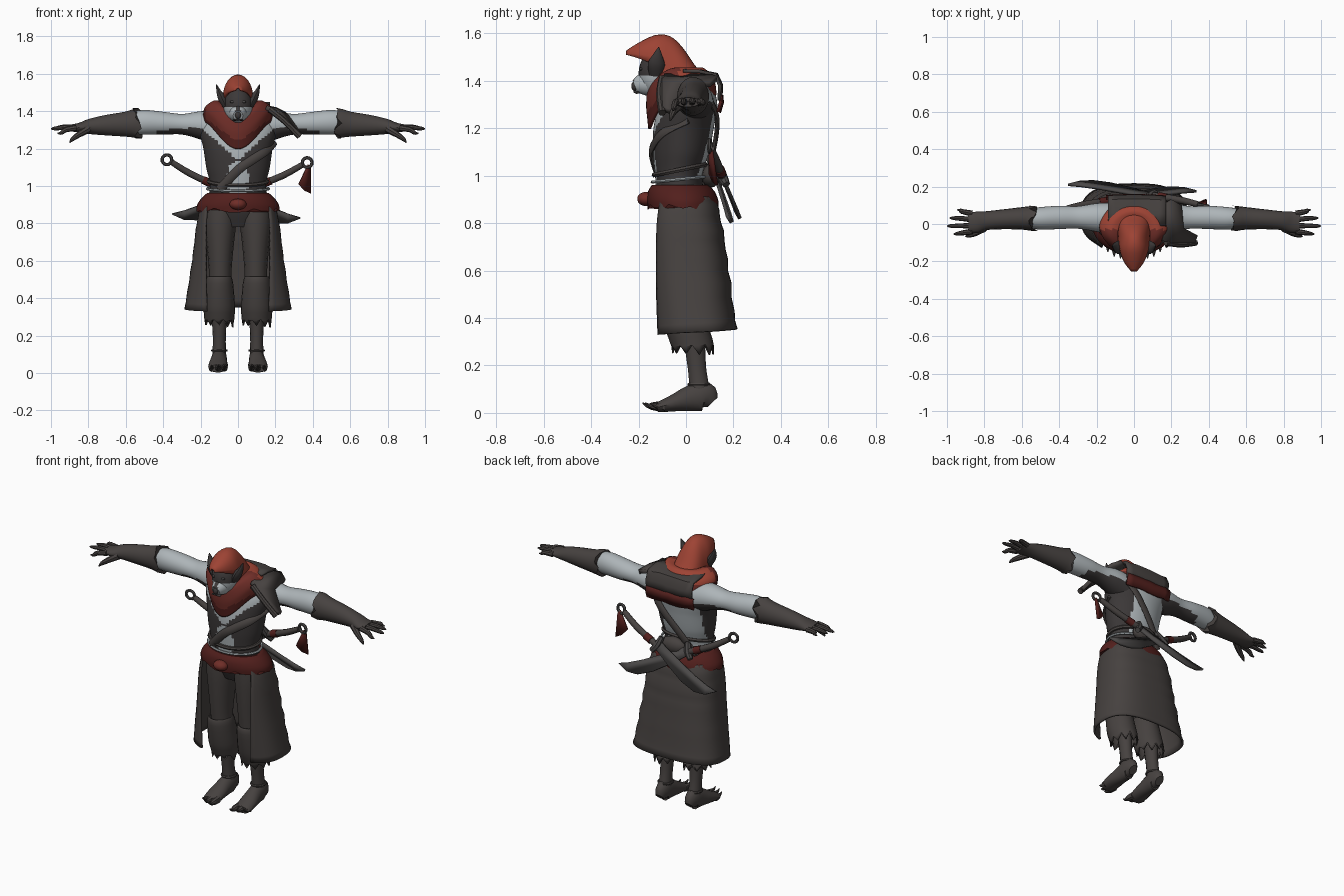
import bpy, bmesh, math, random
from mathutils import Vector

if "Cube" in bpy.data.objects:
    bpy.data.objects.remove(bpy.data.objects["Cube"])

random.seed(4)
COL = {"dark_cloth": (0.062, 0.054, 0.051), "pale_fur": (0.42, 0.46, 0.48),
       "hood_red": (0.34, 0.056, 0.034), "cowl_red": (0.16, 0.027, 0.021), "deep_red": (0.085, 0.014, 0.012),
       "dark_fur": (0.045, 0.04, 0.04), "steel": (0.068, 0.064, 0.063)}
MATS = {}
for k, c in COL.items():
    MATS[k] = bpy.data.materials.new(k)
    MATS[k].diffuse_color = (*c, 1)


def finish(name, bm, mats, rule=None, thick=0, angle=40):
    bmesh.ops.recalc_face_normals(bm, faces=bm.faces[:])
    if rule:
        for f in bm.faces:
            f.material_index = rule(f.calc_center_median(), f.normal)
    me = bpy.data.meshes.new(name)
    bm.to_mesh(me)
    bm.free()
    o = bpy.data.objects.new(name, me)
    bpy.context.collection.objects.link(o)
    for m in ([mats] if isinstance(mats, str) else mats):
        me.materials.append(MATS[m])
    if thick:
        s = o.modifiers.new("thickness", 'SOLIDIFY')
        s.thickness, s.offset = thick, 0
    bpy.ops.object.select_all(action='DESELECT')
    o.select_set(True)
    bpy.context.view_layer.objects.active = o
    bpy.ops.object.shade_smooth_by_angle(angle=math.radians(angle))
    return o


def smooth_path(p, sub):
    """Catmull-Rom through rows of any length."""
    out = []
    for i in range(len(p) - 1):
        a, b, c, d = p[max(i - 1, 0)], p[i], p[i + 1], p[min(i + 2, len(p) - 1)]
        for k in range(sub):
            t = k / sub
            out.append([0.5 * (2 * q + (r - o) * t + (2 * o - 5 * q + 4 * r - s) * t * t
                        + (3 * q - o - 3 * r + s) * t ** 3) for o, q, r, s in zip(a, b, c, d)])
    return out + [list(p[-1])]


def grid(bm, rows, closed):
    vs = [[bm.verts.new(c) for c in r] for r in rows]
    n = len(rows[0])
    for r0, r1 in zip(vs, vs[1:]):
        for j in range(n if closed else n - 1):
            k = (j + 1) % n
            bm.faces.new((r0[j], r0[k], r1[k], r1[j]))
    return vs


def sweep(name, pts, mats, side=(0, 1, 0), axis=None, n=14, sub=3, rule=None,
          warp=None, cap=True, thick=0):
    """Elliptical tube through (x, y, z, radius along side, other radius)."""
    p = smooth_path(pts, sub)
    rows = []
    for i, q in enumerate(p):
        c = Vector(q[:3])
        t = Vector(axis) if axis else Vector(p[min(i + 1, len(p) - 1)][:3]) - Vector(p[max(i - 1, 0)][:3])
        t.normalize()
        u = Vector(side)
        u = (u - t * u.dot(t)).normalized()
        v = t.cross(u)
        ring = [c + u * q[3] * math.cos(a) + v * q[4] * math.sin(a)
                for a in (2 * math.pi * j / n for j in range(n))]
        rows.append([warp(w, i / (len(p) - 1), j) for j, w in enumerate(ring)] if warp else ring)
    bm = bmesh.new()
    vs = grid(bm, rows, True)
    if cap:
        bm.faces.new(vs[0])
        bm.faces.new(vs[-1])
    return finish(name, bm, mats, rule, thick)


def loft(name, rings, mats, **kw):
    """Stacked horizontal rings of (z, y centre, half width, half depth)."""
    x = kw.pop("x", 0)
    return sweep(name, [(x, y, z, a, b) for z, y, a, b in rings], mats,
                 side=(1, 0, 0), axis=(0, 0, 1), **kw)


def ball(name, c, r, mats, rule=None, seg=20):
    bm = bmesh.new()
    bmesh.ops.create_uvsphere(bm, u_segments=seg, v_segments=seg * 3 // 4, radius=1)
    for v in bm.verts:
        v.co = Vector(c) + Vector(v.co[i] * r[i] for i in range(3))
    return finish(name, bm, mats, rule)


def plate(name, outline, mats, thick):
    bm = bmesh.new()
    bm.faces.new([bm.verts.new(p) for p in outline])
    return finish(name, bm, mats, thick=thick)


def loop_ring(name, c, u, v, r, tube, mats, n=16):
    """Ring of radius (r[0], r[1]) spanned by u and v."""
    w = u.cross(v).normalized()
    rows = []
    for i in range(n + 1):
        a = 2 * math.pi * i / n
        d = u * math.cos(a) * r[0] + v * math.sin(a) * r[1]
        e = d.normalized()
        rows.append([c + d + e * tube * math.cos(b) + w * tube * math.sin(b)
                     for b in (math.pi * j / 3 for j in range(6))])
    bm = bmesh.new()
    grid(bm, rows, True)
    bmesh.ops.remove_doubles(bm, verts=bm.verts[:], dist=1e-5)
    return finish(name, bm, mats)


# Torso with pale chest, belly and back
def fur(c, n):
    if c.z < .95:
        return 1
    if n.y < 0:
        belly = (c.x / .058) ** 2 + ((c.z - 1.04) / .095) ** 2 < 1
        return 0 if belly or abs(c.x) < (c.z - 1.135) * 1.1 or c.z > 1.32 else 1
    return 0 if -.15 < c.x < .09 and c.z > 1.0 or c.z > 1.33 else 1

loft("torso", [(0.78, 0, .12, .08), (0.88, -.02, .165, .1), (1.0, -.03, .15, .1), (1.1, -.02, .17, .118),
               (1.2, -.01, .185, .127), (1.3, .01, .205, .122), (1.38, .02, .17, .09), (1.43, 0, .08, .07)],
     ["pale_fur", "dark_fur"], n=64, sub=9, rule=fur)

# Head, muzzle and facial features
ball("head", (0, -.115, 1.43), (.078, .085, .105), ["pale_fur", "dark_fur"],
     lambda c, n: 1 if c.z > 1.42 or c.y > -.12 else 0, seg=28)
sweep("muzzle", [(0, -.14, 1.39, .055, .055), (0, -.185, 1.385, .044, .046), (0, -.215, 1.375, .026, .028)],
      ["pale_fur", "dark_fur"], side=(1, 0, 0), n=20, rule=lambda c, n: 1 if c.z > 1.40 and abs(c.x) < .014 else 0)
ball("nose", (0, -.217, 1.378), (.017, .014, .02), "dark_fur", seg=10)
sweep("mouth", [(-.025, -.204, 1.35, .012, .005), (0, -.215, 1.355, .008, .006), (.025, -.204, 1.35, .012, .005)], "dark_fur", n=6)
for s in (1, -1):
    sweep("ear", [(s * .066, -.125, 1.425, .03, .016), (s * .086, -.125, 1.47, .036, .022),
                  (s * .103, -.12, 1.505, .022, .013), (s * .115, -.115, 1.542, .002, .002)], "dark_fur", n=10)
    ball("eye", (s * .032, -.19, 1.45), (.011, .008, .007), "steel", seg=8)

# Hood: arches from the front peak to the nape (y, base, top, half width)
bm = bmesh.new()
arches = smooth_path([(-.25, 1.51, 1.523, .012), (-.2, 1.495, 1.555, .05), (-.13, 1.46, 1.588, .075),
                      (-.07, 1.36, 1.584, .083), (-.02, 1.35, 1.54, .086), (.03, 1.35, 1.468, .083), (.07, 1.35, 1.42, .07)], 3)
grid(bm, [[(w * math.cos(math.pi * j / 16), y, b + (t - b) * math.sin(math.pi * j / 16) ** .8 if 0 < j < 16 else b)
           for j in range(17)] for y, b, t, w in arches], False)
finish("hood", bm, "hood_red", thick=.01)

# Cowl hanging to a point on the chest, darker in front
def droop(w, t, j):
    f = min(max(0, -(w.y + .03) / .14), 1.1)
    w = w - Vector((0, 0, (.10 + .09 * t) * f ** 2.2))
    w.x *= 1 - .22 * t * f
    return w

loft("cowl", [(1.445, -.06, .088, .10), (1.45, -.045, .13, .115), (1.42, -.03, .17, .132), (1.385, -.02, .18, .138), (1.34, -.015, .175, .138)],
     ["hood_red", "deep_red", "cowl_red"], n=48, sub=4, warp=droop, cap=False, thick=.012,
     rule=lambda c, n: (1 if c.z < 1.235 + .75 * abs(c.x) or abs(c.x) > .166 else 2) if c.y < -.03 or c.z < 1.39 else 0)

# Back mantle with red trim
def sheet(name, prof, x0, x1, mats, n=8):
    bm = bmesh.new()
    grid(bm, [[(x0 + (x1 - x0) * j / n, y - .25 * (x0 + (x1 - x0) * j / n) ** 2, z + random.uniform(-.004, .004))
               for j in range(n + 1)] for y, z in prof], False)
    finish(name, bm, mats, thick=.014)

sheet("back_mantle", [(-.005, 1.44), (.06, 1.438), (.13, 1.425), (.15, 1.38), (.146, 1.32)], -.14, .17, "dark_cloth")
sheet("mantle_trim", [(.15, 1.34), (.153, 1.31), (.141, 1.27)], -.15, .17, "deep_red")

# Shoulder guard on one side
plate("shoulder_guard", [(.15, -.09, 1.42), (.20, -.1, 1.395), (.32, -.1, 1.28), (.335, -.06, 1.27), (.26, -.02, 1.375),
                         (.25, .1, 1.385), (.2, .13, 1.41), (.15, .1, 1.42)], "dark_cloth", .025)
sweep("guard_grip", [(.17, -.1, 1.41, .016, .018), (.25, -.11, 1.345, .016, .016), (.33, -.1, 1.265, .016, .018)], "dark_cloth", n=8)

# Chest and back straps
sweep("chest_strap", [(.19, .01, 1.235, .01, .024), (.145, -.092, 1.185, .01, .024), (.07, -.135, 1.135, .01, .024),
                      (0, -.146, 1.085, .01, .024), (-.1, -.115, .98, .01, .024)], "dark_cloth", n=8, sub=5)
sweep("back_strap", [(.19, .06, 1.39, .01, .024), (.1, .13, 1.25, .01, .024), (-.04, .11, 1.08, .01, .024),
                     (-.12, .07, .96, .01, .024)], "dark_cloth", n=8, sub=5)

# Waist: sash, knot, cord, leather band and blade holder
def ragged(w, t, j):
    return w + Vector((0, 0, random.uniform(-.015, .012))) if t == 0 else w

loft("red_sash", [(.872, -.012, .222, .15), (.9, -.015, .218, .15), (.935, -.02, .195, .14), (.962, -.025, .165, .118)],
     "deep_red", n=32, warp=ragged)
ball("sash_knot", (0, -.168, .902), (.045, .038, .03), "cowl_red", seg=12)
X, Y, Z = Vector((1, 0, 0)), Vector((0, 1, 0)), Vector((0, 0, 1))
loop_ring("waist_cord", Vector((0, -.028, .985)), X, Vector((0, 1, .1)), (.165, .114), .007, "pale_fur", 32)
loop_ring("waist_band", Vector((0, -.026, 1.025)), X, Vector((0, 1, .2)), (.157, .108), .011, "dark_cloth", 32)
ball("blade_holder", (.01, .105, 1.0), (.085, .04, .05), "dark_cloth", seg=12)

# Long open-fronted skirt (z, y centre, half width, half depth, front opening)
bm = bmesh.new()
rows = []
for z, yc, a, b, g in smooth_path([(.91, -.005, .188, .12, .16), (.8, .005, .215, .14, .17),
                                   (.6, .02, .24, .155, .17), (.34, .04, .28, .168, .165)], 5):
    t0 = math.acos((g / a) ** (1 / .75))
    row = []
    for j in range(41):
        t = -t0 + (math.pi + 2 * t0) * j / 40
        c, s = math.cos(t), math.sin(t)
        wob = 1 + .02 * math.sin(z * 60) * max(0, s + .3)
        row.append((math.copysign(abs(c) ** .75, c) * a * wob,
                    yc + math.copysign(abs(s) ** .75, s) * b * wob * (1.02 + .35 * (z - .34) if s < 0 else 1),
                    z + (.012 * s if z < .4 else 0)))
    rows.append(row)
grid(bm, rows, False)
finish("skirt", bm, "dark_cloth", thick=.012)

# Limbs, mirrored left and right
for s in (1, -1):
    # Trousers, knee wraps with a ragged hem, shin and foot
    loft("trouser_leg", [(.9, -.02, .085, .095), (.8, -.02, .085, .095), (.66, -.02, .07, .085), (.52, -.02, .06, .07),
                         (.38, 0, .07, .075)], "dark_cloth", x=s * .095)
    loft("knee_wrap", [(.275, .03, .075, .085), (.31, .02, .078, .088), (.36, .005, .08, .088), (.48, -.02, .07, .082),
                       (.515, -.025, .06, .072)], "dark_cloth", x=s * .1, n=20, cap=False, thick=.008,
         warp=lambda w, t, j: w + Z * (.022 * (-1) ** j + random.uniform(-.01, .01)) if t == 0 else w)
    loft("shin", [(.06, .06, .04, .04), (.12, .055, .036, .042), (.2, .045, .035, .04), (.36, .03, .045, .05)],
         "dark_cloth", x=s * .1)
    loop_ring("ankle_wrap", Vector((s * .1, .055, .12)), X, Y, (.038, .043), .007, "dark_cloth")
    sweep("foot", [(s * .1, .112, .045, .025, .03), (s * .1, .08, .07, .04, .064), (s * .102, .02, .062, .044, .056),
                   (s * .106, -.05, .042, .052, .037), (s * .108, -.105, .027, .05, .025), (s * .108, -.12, .025, .043, .02)],
          "dark_cloth", side=(1, 0, 0))
    for k, d in ((-1, 0), (0, .01), (1, .035)):
        x = s * (.106 + k * .034)
        sweep("toe", [(x, -.09, .028, .018, .022), (x, -.135 + d, .028, .017, .018), (x, -.162 + d, .03, .009, .009),
                      (x, -.183 + d, .042, .003, .003)], "dark_cloth", side=(1, 0, 0), n=8)
    # Upper arm, pale on top and dark in the armpit
    sweep("upper_arm", [(s * .12, .03, 1.31, .085, .085), (s * .2, .035, 1.325, .076, .075), (s * .3, .035, 1.33, .06, .055),
                        (s * .4, .035, 1.335, .062, .061), (s * .5, .03, 1.34, .06, .066), (s * .57, .03, 1.335, .05, .06)],
          ["pale_fur", "dark_fur"], n=28, sub=6,
          rule=lambda c, n: 1 if n.z < -.25 - .4 * max(0, abs(c.x) - .22) / .2 and abs(c.x) < .43 else 0)
    # Gauntlet with jagged cuff, then hand
    sweep("gauntlet", [(s * .54, .03, 1.335, .068, .082), (s * .6, .03, 1.33, .06, .068), (s * .7, .025, 1.325, .053, .056),
                       (s * .79, .018, 1.318, .05, .042), (s * .84, .01, 1.312, .056, .028), (s * .885, .008, 1.31, .053, .02)],
          "dark_cloth", n=18, warp=lambda w, t, j: w + X * s * random.uniform(-.025, .02) if t == 0 else w)
    for k, tip in enumerate((.945, .985, 1.0, .965)):
        y, dz = .056 - .032 * k, (0, .006, .002, -.022)[k]
        sweep("finger", [(s * .865, y, 1.31, .016, .017), (s * .92, y * 1.2, 1.312 + dz / 2, .013, .014),
                         (s * (tip - .02), y * 1.3, 1.305 + dz, .010, .010), (s * tip, y * 1.35, 1.303 + dz, .003, .003)], "dark_cloth", n=8)
    sweep("thumb", [(s * .8, -.02, 1.305, .022, .022), (s * .85, -.05, 1.275, .016, .016), (s * .885, -.062, 1.25, .011, .011),
                    (s * .9, -.066, 1.232, .003, .003)], "dark_cloth", n=8)


# Crossed ring-pommel blades behind the hips, leaning against the skirt
def sword(A, B):
    A, B = Vector(A), Vector(B)
    L = (B - A).length
    u = (B - A) / L
    v = u.cross(Y + Z * .5).normalized()
    v *= math.copysign(1, v.z)
    P = lambda q, r: A + u * q * L + v * r
    loop_ring("pommel_ring", A, u, u.cross(Y).normalized(), (.026, .026), .009, "steel")
    row = lambda q, r, w: (*P(q, r), w, w)
    sweep("grip", [row(.035, 0, .016), row(.2, -.012, .019), row(.42, -.005, .018)], "dark_cloth", n=10)
    sweep("grip_wrap", [row(.29, -.011, .022), row(.35, -.009, .023)], "deep_red", n=10)
    sweep("blade_guard", [row(.4, -.05, .016), row(.41, 0, .022), row(.4, .05, .016)], "steel", n=8)
    plate("curved_blade", [P(.42, .025), P(.42, -.025), P(.6, -.045), P(.75, -.056), P(.88, -.046), P(.96, -.015), P(1.02, .045),
                           P(.93, .032), P(.8, .024), P(.6, .022)], "steel", .014)

sword((-.38, .08, 1.14), (.30, .19, .80))
sword((.37, .10, 1.125), (-.32, .225, .82))

# Flat red tassel on one pommel
plate("tassel", [(.375, .1, 1.115), (.325, .1, 1.01), (.355, .115, .975), (.388, .13, .96), (.388, .11, 1.1)], "deep_red", .012)

for m in bpy.data.materials:
    if m.users and not m.is_grease_pencil:
        m.use_nodes = True
        m.node_tree.nodes["Principled BSDF"].inputs["Base Color"].default_value = m.diffuse_color
